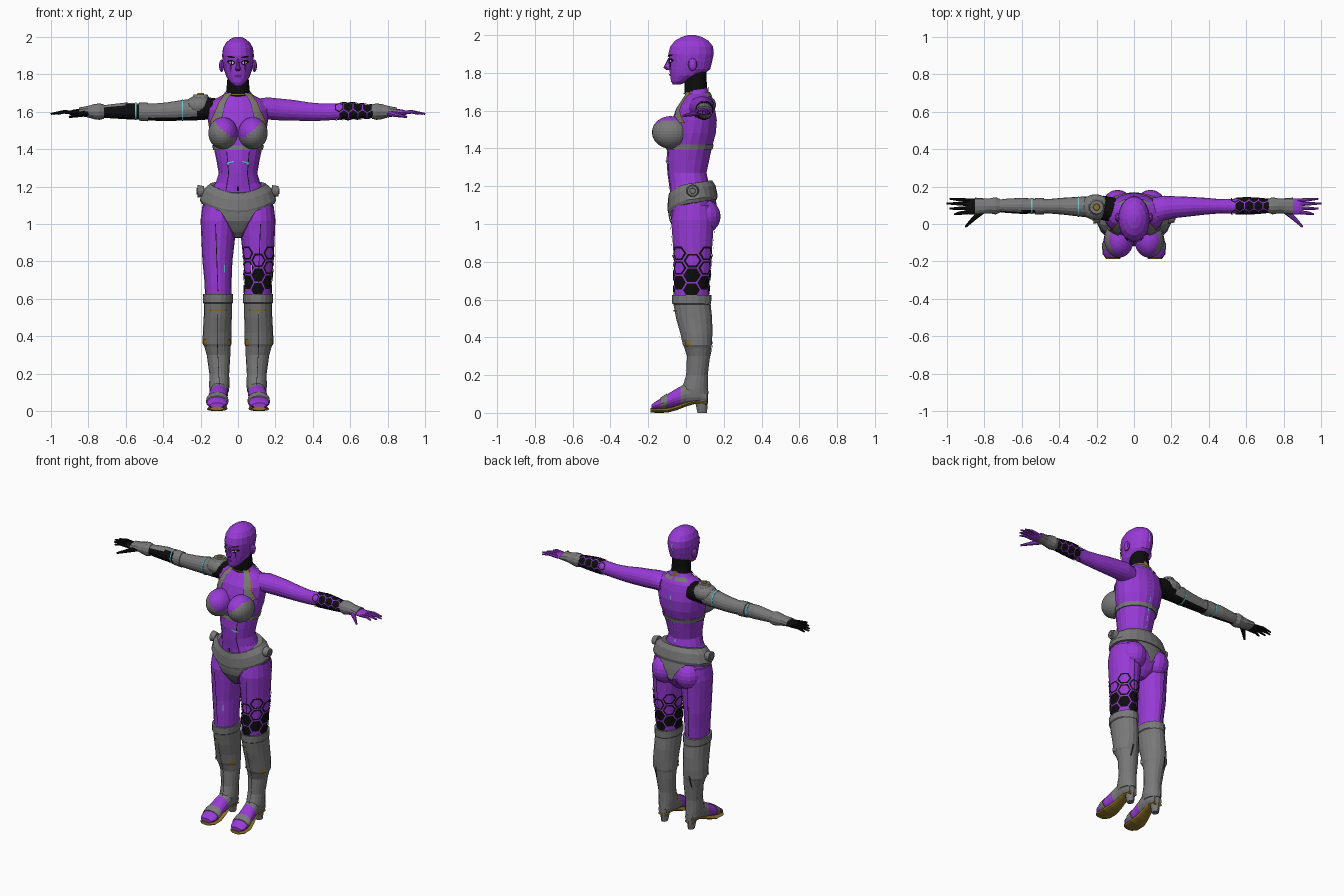
import bpy, bmesh
from math import sin, cos, pi, sqrt
from mathutils import Vector, Matrix

if "Cube" in bpy.data.objects:
    bpy.data.objects.remove(bpy.data.objects["Cube"], do_unlink=True)


def material(name, r, g, b):
    m = bpy.data.materials.new(name)
    m.use_nodes = True
    m.diffuse_color = (r, g, b, 1)
    m.node_tree.nodes["Principled BSDF"].inputs["Base Color"].default_value = (r, g, b, 1)
    return m


SKIN = material("purple skin", .31, .042, .67)
LIP = material("deep purple", .14, .015, .3)
GREY = material("armour grey", .19, .19, .19)
BLACK = material("black", .004, .004, .004)
GOLD = material("gold trim", .27, .17, .02)
CYAN = material("cyan light", .12, .62, .7)
WHITE = material("eye white", .7, .7, .7)


def finish(name, bm, mats, rule=None, out=None):
    """Orient the faces, colour them by rule and make the object."""
    if out:
        bm.normal_update()
        for f in bm.faces:
            if f.normal.dot(out(f.calc_center_median())) < 0:
                f.normal_flip()
    else:
        bmesh.ops.recalc_face_normals(bm, faces=bm.faces)
    bm.normal_update()
    if rule:
        for f in bm.faces:
            f.material_index = rule(f.calc_center_median(), f.normal)
    me = bpy.data.meshes.new(name)
    bm.to_mesh(me)
    bm.free()
    for m in mats:
        me.materials.append(m)
    ob = bpy.data.objects.new(name, me)
    bpy.context.collection.objects.link(ob)
    return ob


def place(axis, t, u, v):
    return Vector({"Z": (u, v, t), "X": (t, u, v), "Y": (u, t, v)}[axis])


def mirror(rings, s, axis="Z"):
    """Rings are (position along axis, centre u, centre v, radius u, radius v)."""
    return [(t * s, u, v, a, b) if axis == "X" else (t, u * s, v, a, b) for t, u, v, a, b in rings]


def section(rings, t):
    rs = sorted(rings)
    for p, q in zip(rs, rs[1:]):
        if t <= q[0]:
            k = max(0, (t - p[0]) / (q[0] - p[0]))
            return [a + (b - a) * k for a, b in zip(p, q)][1:]
    return rs[-1][1:]


def surface(rings, axis, t, ang, off=0):
    u, v, a, b = section(rings, t)
    return place(axis, t, u + (a + off) * cos(ang), v + (b + off) * sin(ang))


def bridge(bm, loops):
    n = len(loops[0])
    for a, b in zip(loops, loops[1:]):
        for i in range(n):
            bm.faces.new((a[i], a[(i + 1) % n], b[(i + 1) % n], b[i]))
    bm.faces.new(loops[0])
    bm.faces.new(loops[-1])


def loft(name, rings, mats, axis="Z", n=18, rule=None, warp=None):
    bm = bmesh.new()
    loops = [[bm.verts.new(place(axis, t, u + a * cos(2 * pi * i / n), v + b * sin(2 * pi * i / n)))
              for i in range(n)] for t, u, v, a, b in rings]
    bridge(bm, loops)
    if warp:
        for w in bm.verts:
            w.co = warp(w.co)
    return finish(name, bm, mats, rule)


def band(name, rings, t0, t1, off, mat, axis="Z"):
    pts = [(t, *section(rings, t)) for t in (t0, (t0 + t1) / 2, t1)]
    return loft(name, [(t, u, v, a + off, b + off) for t, u, v, a, b in pts], [mat], axis)


def tube(name, pts, radii, mat, n=8):
    bm, loops = bmesh.new(), []
    pts = [Vector(p) for p in pts]
    for i, (p, r) in enumerate(zip(pts, radii)):
        d = (pts[min(i + 1, len(pts) - 1)] - pts[max(i - 1, 0)]).normalized()
        u = d.cross(Vector((0, 0, 1))).normalized()
        v = d.cross(u)
        loops.append([bm.verts.new(p + r * (u * cos(2 * pi * k / n) + v * sin(2 * pi * k / n))) for k in range(n)])
    bridge(bm, loops)
    return finish(name, bm, [mat])


def ball(name, centre, radii, mats, seg=18, rule=None):
    bm = bmesh.new()
    bmesh.ops.create_uvsphere(bm, u_segments=seg, v_segments=seg * 2 // 3, radius=1,
                              matrix=Matrix.Translation(centre) @ Matrix.Diagonal((*radii, 1)))
    return finish(name, bm, mats, rule)


def disc(name, centre, r, depth, axis, mat):
    bm = bmesh.new()
    turn = Matrix.Rotation(pi / 2, 4, "Y") if axis == "X" else Matrix()
    bmesh.ops.create_cone(bm, cap_ends=True, segments=16, radius1=r, radius2=r * .8, depth=depth,
                          matrix=Matrix.Translation(centre) @ turn)
    return finish(name, bm, [mat])


def patch(name, rings, rows, mat, side=-1, off=.005, s=1):
    """Thin plate on the front (-1) or back (+1) of a body; rows are (z, x from, x to)."""
    fine = []
    for p, q in zip(rows, rows[1:]):
        fine += [[a + (b - a) * k / 3 for a, b in zip(p, q)] for k in range(3)]
    fine.append(rows[-1])
    bm, grid = bmesh.new(), []
    for z, x0, x1 in fine:
        u, v, a, b = section(rings, z)
        xs = [s * (x0 + (x1 - x0) * k / 6) for k in range(7)]
        grid.append([bm.verts.new((x, v + side * ((b + off) * sqrt(max(0, 1 - ((x - u) / (a + off)) ** 2))), z))
                     for x in xs])
    for a, b in zip(grid, grid[1:]):
        for i in range(6):
            bm.faces.new((a[i], a[i + 1], b[i + 1], b[i]))
    return finish(name, bm, [mat], out=lambda c: Vector((0, side, 0)))


def hexes(name, rings, axis, cols, start, pitch, rows, is_ring):
    """Honeycomb plates wrapped around a limb."""
    bm = bmesh.new()
    step, high = 2 * pi / cols, pitch / sqrt(3)
    for c in range(cols):
        for r in range(rows):
            t0, a0 = start + pitch * (r + .5 * (c % 2)), c * step - pi / 2

            def loop(k):
                return [bm.verts.new(surface(rings, axis, t0 + k * high * sin(i * pi / 3),
                        a0 + k * step / 1.5 * cos(i * pi / 3), .005)) for i in range(6)]
            outer = loop(.9)
            inner = loop(.68) if is_ring(t0) else [bm.verts.new(surface(rings, axis, t0, a0, .005))] * 6
            for i in range(6):
                j = (i + 1) % 6
                face = (outer[i], outer[j], inner[j], inner[i])
                bm.faces.new(face if is_ring(t0) else face[:3])

    def out(c):
        t = c.z if axis == "Z" else c.x
        u, v = section(rings, t)[:2]
        return c - place(axis, t, u, v)
    return finish(name, bm, [BLACK], out=out)


# Torso, pelvis and neck
TORSO = [(1.12, 0, .03, .15, .11), (1.2, 0, .018, .125, .108), (1.27, 0, .005, .103, .105),
         (1.34, 0, .01, .115, .115), (1.41, 0, .02, .13, .12), (1.48, 0, .035, .15, .125),
         (1.55, 0, .045, .16, .12), (1.61, 0, .05, .163, .105), (1.655, 0, .06, .145, .083),
         (1.69, 0, .062, .08, .062), (1.72, 0, .058, .055, .055)]
PELVIS = [(.925, 0, .04, .03, .05), (.96, 0, .04, .1, .085), (1.02, 0, .04, .185, .12),
          (1.08, 0, .035, .193, .122), (1.15, 0, .03, .175, .115), (1.22, 0, .015, .12, .106)]
NECK = [(1.67, 0, .055, .07, .06), (1.7, 0, .053, .064, .062), (1.76, 0, .05, .058, .06), (1.81, 0, .05, .055, .06)]
loft("torso", TORSO, [SKIN])
loft("pelvis", PELVIS, [SKIN])
loft("neck", NECK, [BLACK])
band("neck_trim", NECK, 1.688, 1.694, .007, GOLD)
band("chest_band", TORSO, 1.395, 1.42, .006, GREY)
patch("navel", TORSO, [(1.175, -.004, .004), (1.2, -.005, .005)], BLACK)
for z in range(6):
    patch("spine_light", TORSO, [(1.25 + z * .06, -.003, .003), (1.28 + z * .06, -.003, .003)], CYAN, 1)
patch("nape_plate", NECK, [(1.69, -.02, .02), (1.73, -.016, .016)], GOLD, 1)

# Belt dips at the front and rises at the back
BELT = [(1.11, 0, .035, .197, .128), (1.13, 0, .035, .204, .133), (1.185, 0, .03, .185, .126), (1.215, 0, .024, .15, .114)]


def dip(p):
    f = (p.y - .03) / .13
    return Vector((p.x, p.y, p.z + (.02 * f if f > 0 else -.06 * f * f)))


loft("belt", BELT, [GREY], n=24, warp=dip)
patch("front_brief", PELVIS, [(.928, -.016, .016), (.97, -.035, .035), (1.04, -.075, .075), (1.1, -.12, .12)], GREY, off=.009)
patch("back_brief", PELVIS, [(1.0, -.008, .008), (1.06, -.035, .035), (1.13, -.1, .1)], GREY, 1, .009)

# Head and face
HEAD = [(1.738, 0, -.05, .018, .02), (1.755, 0, -.035, .04, .045), (1.785, 0, 0, .062, .085),
        (1.82, 0, .02, .074, .11), (1.86, 0, .025, .082, .115), (1.9, 0, .027, .085, .122),
        (1.94, 0, .03, .08, .115), (1.97, 0, .03, .063, .09), (1.99, 0, .03, .038, .055), (2.0, 0, .03, .012, .02)]
loft("head", HEAD, [SKIN])
loft("nose", [(1.816, 0, -.092, .01, .012), (1.828, 0, -.1, .014, .02), (1.85, 0, -.094, .008, .015),
              (1.88, 0, -.085, .006, .008)], [SKIN], n=8)
patch("lips", HEAD, [(1.782, -.008, .008), (1.79, -.024, .024), (1.798, -.01, .01)], LIP)
patch("head_light", HEAD, [(1.86, -.003, .003), (1.93, -.003, .003)], CYAN, 1)

BOOT = [(.1, .1, .05, .05, .07), (.13, .1, .048, .054, .07), (.2, .1, .058, .053, .058), (.3, .104, .066, .063, .062),
        (.345, .11, .062, .07, .072), (.36, .112, .06, .077, .078), (.42, .112, .055, .076, .086),
        (.5, .108, .043, .075, .097), (.575, .107, .032, .075, .1), (.58, .107, .03, .08, .105), (.625, .107, .03, .081, .106)]
THIGH = [(.6, .105, .028, .07, .09), (.7, .107, .03, .073, .095), (.8, .11, .035, .08, .1),
         (.95, .105, .035, .092, .11), (1.02, .105, .035, .095, .115), (1.1, .105, .035, .085, .1)]
FOOT = [(.11, .1, .08, .03, .03), (.06, .1, .1, .045, .05), (0, .1, .1, .048, .058), (-.03, .104, .088, .05, .052),
        (-.06, .107, .078, .051, .046), (-.09, .11, .065, .054, .04), (-.125, .111, .052, .055, .031),
        (-.16, .112, .038, .053, .023), (-.182, .113, .032, .036, .013)]
SOLE = [(.112, .1, .052, .03, .012), (.05, .1, .06, .034, .012), (0, .102, .046, .036, .012), (-.05, .107, .026, .046, .012),
        (-.1, .111, .013, .056, .012), (-.16, .112, .012, .056, .012), (-.188, .113, .014, .036, .011)]
ARM = [(.1, .07, 1.61, .07, .06), (.16, .085, 1.617, .066, .06), (.22, .09, 1.612, .058, .059), (.3, .093, 1.607, .052, .056),
       (.38, .095, 1.6, .045, .05), (.46, .095, 1.597, .038, .046), (.52, .095, 1.6, .039, .044),
       (.6, .097, 1.604, .043, .045), (.68, .097, 1.602, .038, .038), (.75, .097, 1.6, .03, .03)]
CUFF = [(.715, .097, 1.6, .036, .038), (.74, .097, 1.6, .046, .044), (.77, .097, 1.6, .04, .04),
        (.8, .096, 1.6, .041, .031), (.85, .095, 1.6, .046, .022)]
PALM = [(.78, .097, 1.6, .03, .025), (.83, .095, 1.598, .043, .019), (.88, .093, 1.595, .042, .016), (.9, .092, 1.593, .036, .011)]


def armour(c, n):
    """Black inner sleeve, grey shell above and behind."""
    x = -c.x
    if x < .21 or (x < .53 and n.z < -.55):
        return 1
    return 1 if x >= .53 and n.y < .3 and n.z < .75 else 0


for s, side in ((1, "left_"), (-1, "right_")):
    # Face details
    ball(side + "ear", (s * .088, .035, 1.845), (.014, .024, .034), [SKIN], 10)
    patch(side + "eye_line", HEAD, [(1.85, .026, .036), (1.86, .014, .054), (1.868, .018, .06), (1.875, .03, .05)], BLACK, s=s)
    patch(side + "eye", HEAD, [(1.855, .027, .036), (1.861, .02, .048), (1.867, .028, .044)], WHITE, off=.006, s=s)
    patch(side + "iris", HEAD, [(1.855, .032, .038), (1.867, .031, .039)], BLACK, off=.007, s=s)
    patch(side + "brow", HEAD, [(1.886, .014, .03), (1.89, .016, .05), (1.897, .035, .06)], BLACK, s=s)
    patch(side + "cheek_mark", HEAD, [(1.815, .037, .039), (1.85, .034, .042)], BLACK, s=s)
    # Chest cups, straps and body seams
    ball(side + "breast", (s * .08, -.082, 1.485), (.079, .098, .086), [GREY, SKIN], 26,
         lambda c, n: int(c.z > 1.46 + .95 * max(0, abs(c.x) - .03)))
    strap = [(1.535, .09, .148), (1.6, .078, .116), (1.65, .066, .097), (1.7, .036, .06)]
    patch(side + "strap", TORSO, strap, GREY, off=.009, s=s)
    patch(side + "strap_trim", TORSO, [(z, b, b + .007) for z, a, b in strap], GOLD, off=.009, s=s)
    patch(side + "nape_strap", TORSO, [(1.675, .01, .09), (1.7, .005, .06)], GREY, 1, .007, s)
    patch(side + "waist_seam", TORSO, [(1.18, .062, .066), (1.27, .048, .052), (1.39, .058, .062)], BLACK, s=s)
    patch(side + "waist_light", TORSO, [(1.318, .05, .066), (1.328, .03, .06), (1.336, .02, .036)], CYAN, off=.006, s=s)
    disc(side + "belt_disc", (s * .198, .035, 1.175), .034, .035, "X", GREY)
    disc(side + "belt_disc_hub", (s * .214, .035, 1.175), .018, .014, "X", GREY)
    ball(side + "buttock", (s * .088, .085, 1.04), (.087, .098, .095), [SKIN])
    # Legs and boots
    thigh, boot = mirror(THIGH, s), mirror(BOOT, s)
    loft(side + "thigh", thigh, [SKIN])
    for face in (-1, 1):
        patch(side + "thigh_seam", thigh, [(.64, .105, .109), (1.0, .118, .122)], BLACK, face, s=s)
    patch(side + "thigh_light", thigh, [(.74, .07, .074), (.78, .07, .074)], CYAN, s=s)
    loft(side + "boot", boot, [GREY])
    patch(side + "boot_trim", boot, [(.536, .06, .15), (.544, .06, .15)], GOLD, s=s)
    for x in (.04, .165):
        patch(side + "knee_trim", boot, [(.352, x, x + .02), (.385, x, x + .02)], GOLD, s=s)
    patch(side + "boot_slot", boot, [(.3, .128, .136), (.38, .12, .13)], BLACK, 1, s=s)
    patch(side + "boot_seam", boot, [(.14, .098, .101), (.34, .108, .111), (.52, .106, .109)], BLACK, s=s)
    foot = mirror(FOOT, s, "Y")
    loft(side + "foot", foot, [GREY, SKIN], "Y", rule=lambda c, n: int(c.y < -.03))
    band(side + "toe_strap", foot, -.135, -.1, .005, GREY, "Y")
    loft(side + "sole", mirror(SOLE, s, "Y"), [GOLD], "Y", 12)
    loft(side + "heel", mirror([(0, .1, .086, .02, .025), (.06, .1, .082, .03, .034), (.12, .1, .07, .04, .045)], s), [GREY], n=12)
    # Arms and hands
    flesh = SKIN if s > 0 else BLACK
    if s > 0:
        loft(side + "arm", ARM, [SKIN], "X")
    else:
        loft(side + "arm", mirror(ARM, s, "X"), [GREY, BLACK], "X", rule=armour)
    loft(side + "cuff", mirror(CUFF, s, "X"), [GREY], "X", 12)
    loft(side + "palm", mirror(PALM, s, "X"), [flesh], "X", 12)
    for base, tip, y in ((.125, .985, .135), (.106, 1.0, .11), (.085, .985, .082), (.064, .96, .052)):
        tube(side + "finger", [(s * .875, base, 1.595), (s * .93, (base + y) / 2, 1.599), (s * tip, y, 1.588)],
             (.011, .0095, .005), flesh)
    tube(side + "thumb", [(s * .81, .07, 1.592), (s * .855, .03, 1.582), (s * .9, -.015, 1.572)], (.017, .012, .006), flesh)

# Honeycomb on the left thigh and forearm
hexes("thigh_honeycomb", THIGH, "Z", 8, .65, .078, 3, lambda t: t > .76)
hexes("forearm_honeycomb", ARM, "X", 6, .54, .05, 4, lambda t: t < .55)

# Right shoulder guard and arm lights
ball("shoulder_guard", (-.205, .09, 1.632), (.08, .069, .055), [GREY])
disc("shoulder_disc", (-.2, .09, 1.684), .045, .018, "Z", GREY)
disc("shoulder_hub", (-.2, .09, 1.694), .02, .01, "Z", GOLD)
right_arm = mirror(ARM, -1, "X")
band("elbow_guard", right_arm, -.53, -.48, .005, GREY, "X")
for x in (-.3, -.55):
    band("arm_light", right_arm, x, x + .007, .003, CYAN, "X")
